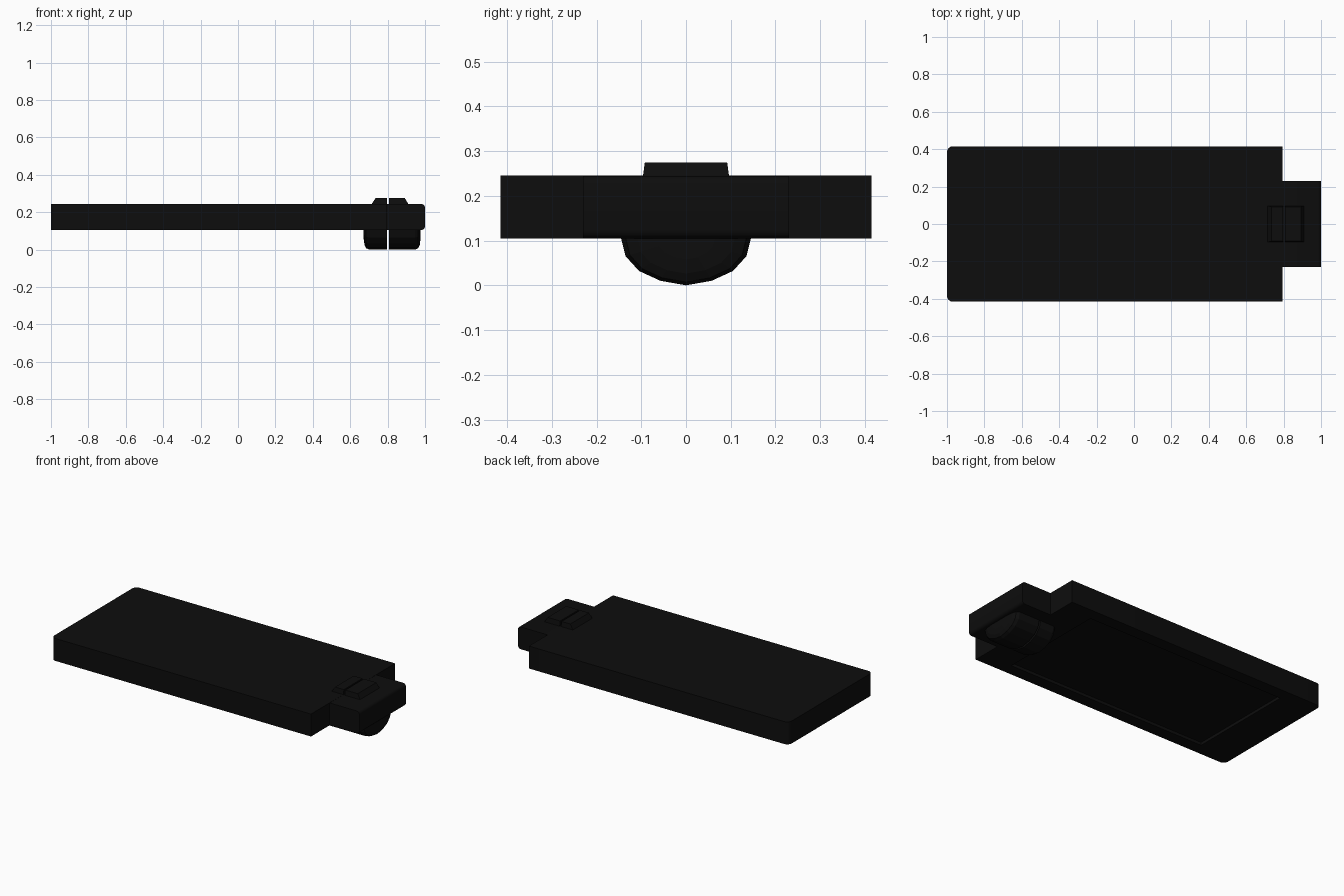
import bpy, bmesh, math
from mathutils import Vector

cube = bpy.data.objects.get("Cube")
if cube:
    bpy.data.objects.remove(cube, do_unlink=True)

black = bpy.data.materials.new("matte black")
black.use_nodes = True
COLOUR = (0.004, 0.004, 0.004, 1)
black.diffuse_color = COLOUR
black.node_tree.nodes["Principled BSDF"].inputs["Base Color"].default_value = COLOUR

BOTTOM, TOP = 0.105, 0.245   # slab height range


def finish(name, bm):
    bmesh.ops.recalc_face_normals(bm, faces=bm.faces)
    mesh = bpy.data.meshes.new(name)
    bm.to_mesh(mesh)
    bm.free()
    mesh.materials.append(black)
    obj = bpy.data.objects.new(name, mesh)
    bpy.context.collection.objects.link(obj)
    return obj


def loft(name, rings):
    """Skin a list of closed rings and cap both ends."""
    bm = bmesh.new()
    loops = [[bm.verts.new(p) for p in ring] for ring in rings]
    n = len(loops[0])
    for a, b in zip(loops, loops[1:]):
        for i in range(n):
            j = (i + 1) % n
            bm.faces.new((a[i], a[j], b[j], b[i]))
    bm.faces.new(loops[0])
    bm.faces.new(loops[-1])
    return finish(name, bm)


def rect(x0, x1, y, z):
    return [(x0, -y, z), (x1, -y, z), (x1, y, z), (x0, y, z)]


# Main slab with two rounded corners at the far end
R, HALF = 0.03, 0.415
plan = [(0.795, -HALF), (0.795, HALF)]
for cy, start in ((HALF - R, 90), (-HALF + R, 180)):
    for k in range(5):
        a = math.radians(start + k * 22.5)
        plan.append((-1 + R + R * math.cos(a), cy + R * math.sin(a)))
body = loft("body", [[(x, y, z) for x, y in plan] for z in (BOTTOM, TOP)])

# Shallow recessed panel in the underside
cutter = loft("recess_cutter", [rect(-0.77, 0.6, 0.34, z) for z in (0.05, BOTTOM + 0.018)])
cutter.hide_render = True
mod = body.modifiers.new("recess", "BOOLEAN")
mod.operation = "DIFFERENCE"
mod.solver = "EXACT"
mod.object = cutter
bpy.context.view_layer.objects.active = body
body.select_set(True)
bpy.ops.object.modifier_apply(modifier=mod.name)
bpy.data.objects.remove(cutter, do_unlink=True)

# End tongue, softened along its outer top and bottom edges
r = 0.018
profile = [(0.78, BOTTOM), (0.78, TOP - 0.001)]
for cz, start in ((TOP - 0.001 - r, 90), (BOTTOM + r, 0)):
    for k in range(4):
        a = math.radians(start - k * 30)
        profile.append((1 - r + r * math.cos(a), cz + r * math.sin(a)))
tongue = loft("tongue", [[(x, y, z) for x, z in profile] for y in (-0.23, 0.23)])

# Two-piece button on top, tapered, with a narrow slit between the halves
for name, low, high in (("button_inner_half", (0.715, 0.796), (0.735, 0.796)),
                        ("button_outer_half", (0.806, 0.91), (0.806, 0.892))):
    loft(name, [rect(*low, 0.098, TOP - 0.01), rect(*low, 0.096, TOP),
                rect(*high, 0.092, 0.275)])

# Faceted half-drum underneath, split at the same slit, rounded at its outer ends
half = [(0.145, BOTTOM), (0.135, 0.065), (0.105, 0.032), (0.057, 0.01)]
arc = half + [(0, 0)] + [(-y, z) for y, z in reversed(half)]


def drum_ring(x, s):
    return [(x, y * s, BOTTOM + (z - BOTTOM) * s) for y, z in arc]


for name, slit, outer, d in (("drum_inner_half", 0.796, 0.672, 1),
                             ("drum_outer_half", 0.806, 0.976, -1)):
    ends = ((0.03, 1), (0.013, 0.93), (0.004, 0.75), (0, 0.45))
    loft(name, [drum_ring(slit, 1)] + [drum_ring(outer + d * t, s) for t, s in ends])

# Smooth only the small rounded edges
for obj in (body, tongue):
    bpy.ops.object.select_all(action="DESELECT")
    obj.select_set(True)
    bpy.context.view_layer.objects.active = obj
    bpy.ops.object.shade_smooth_by_angle(angle=math.radians(35))
